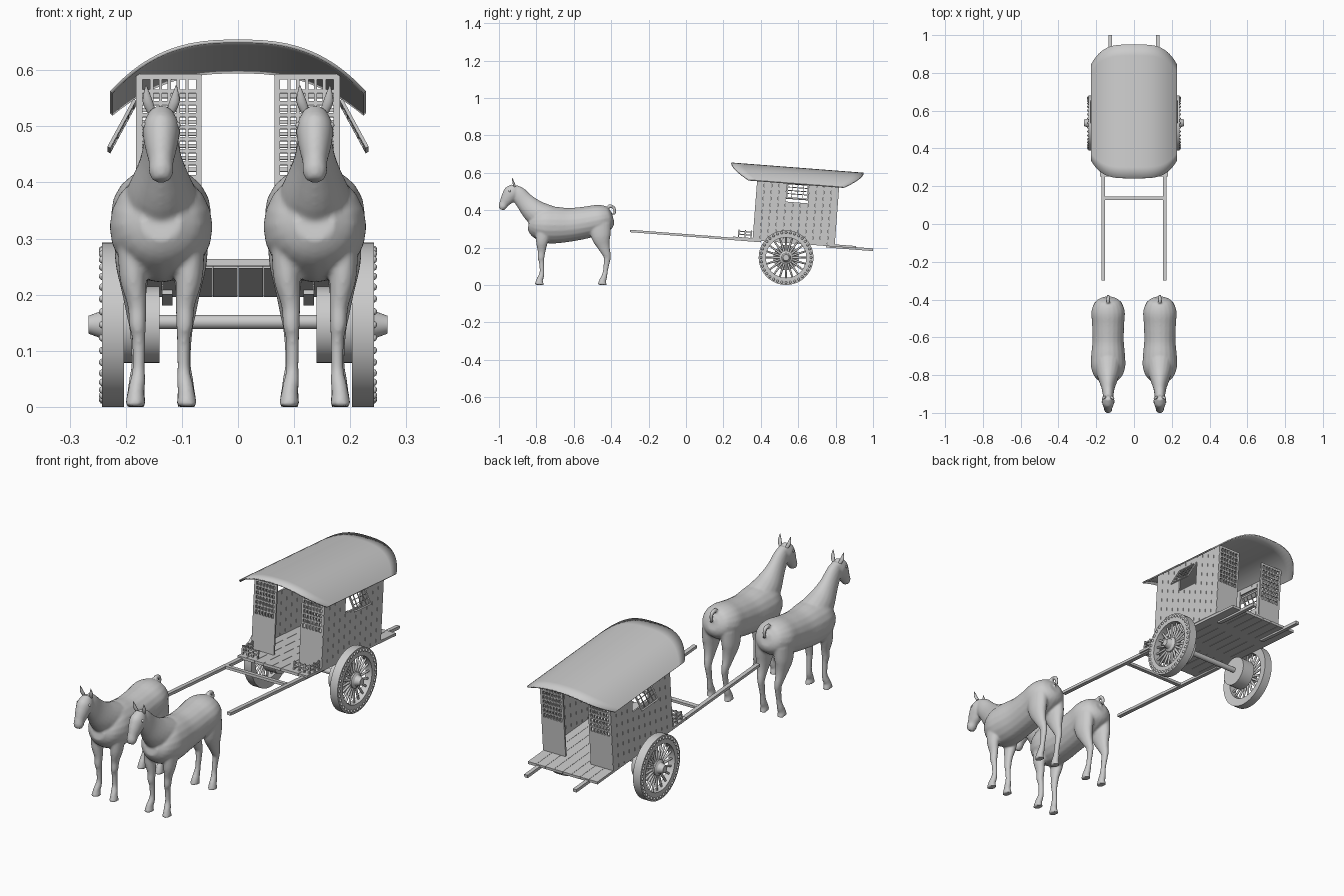
import bpy, bmesh, math
from mathutils import Matrix, Vector

if "Cube" in bpy.data.objects:
    bpy.data.objects.remove(bpy.data.objects["Cube"])

# cart frame: tilted down toward the rear
CART = Matrix.Translation((0, 0.6, 0.22)) @ Matrix.Rotation(-math.atan(0.077), 4, 'X')


def finish(bm, name, matrix=Matrix(), smooth=None):
    bmesh.ops.recalc_face_normals(bm, faces=bm.faces)
    me = bpy.data.meshes.new(name)
    bm.to_mesh(me)
    bm.free()
    ob = bpy.data.objects.new(name, me)
    bpy.context.collection.objects.link(ob)
    ob.matrix_world = matrix
    bpy.ops.object.select_all(action='DESELECT')
    ob.select_set(True)
    bpy.context.view_layer.objects.active = ob
    if smooth:
        bpy.ops.object.shade_smooth_by_angle(angle=math.radians(smooth))
    return ob


def boxes(name, ranges, matrix=CART):
    """Boxes given as (x0, x1, y0, y1, z0, z1)."""
    bm = bmesh.new()
    for x0, x1, y0, y1, z0, z1 in ranges:
        m = Matrix.Translation(((x0 + x1) / 2, (y0 + y1) / 2, (z0 + z1) / 2))
        bmesh.ops.create_cube(bm, size=1, matrix=m @ Matrix.Diagonal((abs(x1 - x0), abs(y1 - y0), abs(z1 - z0), 1)))
    return finish(bm, name, matrix)


def lathe(bm, profile, s, n=48):
    """Revolve closed (radius, x) profile about the x axis."""
    rings = []
    for i in range(n):
        a = math.tau * i / n
        rings.append([bm.verts.new((s * x, r * math.cos(a), r * math.sin(a))) for r, x in profile])
    k = len(profile)
    for i in range(n):
        p, q = rings[i], rings[(i + 1) % n]
        for j in range(k):
            bm.faces.new((p[j], p[(j + 1) % k], q[(j + 1) % k], q[j]))


def loft(bm, secs, n=20, steps=4):
    """Smooth tube through sections (x, y, z, half width, half depth)."""
    S = [Vector(s) for s in secs]
    pts = []
    for i in range(len(S) - 1):
        a, b, c, d = S[max(i - 1, 0)], S[i], S[i + 1], S[min(i + 2, len(S) - 1)]
        for k in range(steps):
            t = k / steps
            pts.append(0.5 * (2 * b + (c - a) * t + (2 * a - 5 * b + 4 * c - d) * t * t
                              + (3 * b - a - 3 * c + d) * t ** 3))
    pts.append(S[-1])
    rings = []
    for i, p in enumerate(pts):
        t = pts[min(i + 1, len(pts) - 1)] - pts[max(i - 1, 0)]
        v = Vector((0, t[2], -t[1])).normalized()
        ring = []
        for j in range(n):
            a = math.tau * j / n
            co = Vector(p[:3]) + Vector((p[3] * math.cos(a), 0, 0)) + v * (p[4] * math.sin(a))
            co.z = max(co.z, 0)
            ring.append(bm.verts.new(co))
        rings.append(ring)
    for p, q in zip(rings, rings[1:]):
        for j in range(n):
            bm.faces.new((p[j], p[(j + 1) % n], q[(j + 1) % n], q[j]))
    bm.faces.new(rings[0])
    bm.faces.new(rings[-1])


# horse: torso, neck, head, legs and tail fused into one skin
bm = bmesh.new()
loft(bm, [(0, -.392, .365, .03, .03), (0, -.41, .36, .065, .06), (0, -.46, .35, .088, .08),
          (0, -.53, .335, .085, .085), (0, -.62, .322, .083, .09), (0, -.70, .32, .09, .098),
          (0, -.76, .322, .09, .095), (0, -.81, .325, .07, .07), (0, -.84, .33, .035, .035)])
loft(bm, [(0, -.73, .345, .075, .08), (0, -.80, .385, .058, .068), (0, -.857, .44, .037, .051),
          (0, -.90, .493, .028, .04), (0, -.92, .523, .018, .02)])
loft(bm, [(0, -.912, .527, .02, .022), (0, -.93, .497, .033, .042), (0, -.953, .465, .029, .037),
          (0, -.972, .437, .022, .026), (0, -.981, .418, .022, .022), (0, -.987, .403, .014, .013)])
loft(bm, [(0, -.42, .422, .01, .008), (0, -.395, .42, .01, .009), (0, -.382, .405, .008, .008), (0, -.382, .375, .006, .006)])
for s in (-1, 1):
    loft(bm, [(s * x, y, z, a, b) for x, y, z, a, b in (
        (.05, -.76, .30, .028, .045), (.05, -.77, .23, .024, .032), (.043, -.772, .18, .017, .021),
        (.042, -.775, .145, .015, .018), (.04, -.772, .12, .012, .014), (.04, -.77, .07, .011, .013),
        (.042, -.775, .045, .014, .016), (.045, -.783, .025, .015, .018), (.046, -.785, 0, .019, .026))])
    loft(bm, [(s * x, y, z, a, b) for x, y, z, a, b in (
        (.045, -.46, .33, .038, .06), (.05, -.455, .26, .032, .052), (.048, -.44, .205, .022, .033),
        (.045, -.423, .16, .016, .021), (.043, -.422, .135, .013, .018), (.042, -.43, .08, .011, .013),
        (.044, -.437, .045, .014, .016), (.045, -.446, .022, .016, .019), (.046, -.448, 0, .019, .025))])
horse = finish(bm, "horse_body")
mod = horse.modifiers.new("fuse", 'REMESH')
mod.mode, mod.voxel_size, mod.use_smooth_shade = 'VOXEL', 0.005, True
bpy.ops.object.modifier_apply(modifier="fuse")
mod = horse.modifiers.new("soften", 'SMOOTH')
mod.iterations, mod.factor = 5, 0.5
bpy.ops.object.modifier_apply(modifier="soften")
bpy.ops.object.shade_smooth()

# ears and eyes
bm = bmesh.new()
for s in (-1, 1):
    loft(bm, [(s * .017, -.915, .525, .008, .006), (s * .024, -.922, .545, .009, .006), (s * .027, -.929, .573, .001, .001)], 10)
    bmesh.ops.create_uvsphere(bm, u_segments=10, v_segments=8, radius=.006,
                              matrix=Matrix.Translation((s * .029, -.943, .502)))
ears = finish(bm, "horse_ears_and_eyes", smooth=60)
for ob in (horse, ears):
    ob.location.x = -.137
    twin = ob.copy()
    twin.name = "second_" + ob.name
    twin.location.x = .137
    bpy.context.collection.objects.link(twin)

# floor planks, shafts, rear beams, crossbar
boxes("floor", [(-.18 + .045 * i + .0006, -.18 + .045 * (i + 1) - .0006, -.35, .31, 0, .012) for i in range(8)])
boxes("shafts", [(s * .153, s * .172, -.902, -.2, -.007, .006) for s in (-1, 1)])
boxes("rear_beams", [(s * .117, s * .135, .15, .402, -.008, .006) for s in (-1, 1)])
boxes("crossbar", [(-.155, .155, -.475, -.455, -.005, .007)])

for s, side in ((-1, "left"), (1, "right")):
    # plank side wall with a window opening
    wall = []
    for i in range(11):
        y0, y1 = -.245 + .04 * i + .0006, -.245 + .04 * (i + 1) - .0006
        spans = ((.012, .22), (.325, .352)) if 4 <= i <= 6 else ((.012, .352),)
        wall += [(s * .174, s * .182, y0, y1, a, b) for a, b in spans]
    boxes(side + "_wall", wall)

    # propped lattice shutter, hinged at the window top
    hinge = CART @ Matrix.Translation((s * .184, -.025, .322)) @ Matrix.Rotation(-s * math.atan2(.046, .085), 4, 'Y')
    bars = [(-.003, .003, y - .004, y + .004, -.097, 0) for y in (-.056, .056)]
    bars += [(-.003, .003, -.06, .06, z - .008, z) for z in (0, -.089)]
    bars += [(-.002, .002, -.06, .06, z - .003, z) for z in (-.025, -.045, -.065)]
    bars += [(-.002, .002, y - .0015, y + .0015, -.097, 0) for y in (-.03, 0, .03)]
    boxes(side + "_shutter", bars, hinge)

    # front and rear panels: solid below, lattice above
    for end, y in (("front", -.245), ("rear", .187)):
        panel = [(.065, .18, .012, .175), (.065, .18, .346, .356), (.065, .075, .175, .35), (.17, .18, .175, .35)]
        panel += [(.075 + .0158 * i - .003, .075 + .0158 * i + .003, .175, .35) for i in range(1, 6)]
        panel += [(.07, .175, .175 + .0214 * i - .0035, .175 + .0214 * i + .0035) for i in range(1, 8)]
        boxes(side + "_" + end + "_panel", [(s * a, s * b, y, y + .008, c, d) for a, b, c, d in panel])

    # low railing on the driver platform
    rail = [(s * .168, s * .176, -.325, -.25, z, z + .006) for z in (.024, .04)]
    rail += [(s * .09, s * .176, -.325, -.318, z, z + .006) for z in (.024, .04)]
    rail += [(s * .168, s * .176, y, y + .007, .012, .052) for y in (-.325, -.29, -.258)]
    rail += [(s * x, s * (x + .007), -.325, -.318, .012, .05) for x in (.09, .117, .143)]
    boxes(side + "_railing", rail)

    # wheel: rim, studs, spokes and hub
    axle = Matrix.Translation((0, .535, .1465))
    bm = bmesh.new()
    lathe(bm, [(.108, .208), (.1465, .203), (.1465, .242), (.108, .242)], s)
    finish(bm, side + "_rim", axle, 30)
    bm = bmesh.new()
    for i in range(36):
        a = math.tau * i / 36
        bmesh.ops.create_icosphere(bm, subdivisions=2, radius=.007, matrix=Matrix.Translation(
            (s * .241, .134 * math.cos(a), .134 * math.sin(a))))
    finish(bm, side + "_rim_studs", axle, 60)
    bm = bmesh.new()
    for i in range(20):
        bmesh.ops.create_cone(bm, cap_ends=True, segments=10, radius1=.0065, radius2=.0045, depth=.085,
                              matrix=Matrix.Rotation(math.tau * i / 20, 4, 'X')
                              @ Matrix.Translation((s * .224, 0, .068)))
    finish(bm, side + "_spokes", axle, 40)
    bm = bmesh.new()
    lathe(bm, [(.001, .14), (.068, .14), (.068, .203), (.036, .205), (.036, .236), (.025, .243),
               (.022, .25), (.016, .266), (.001, .266)], s)
    finish(bm, side + "_hub", axle, 30)

# axle
bm = bmesh.new()
lathe(bm, [(.001, -.15), (.0125, -.15), (.0125, .15), (.001, .15)], 1, 24)
finish(bm, "axle", Matrix.Translation((0, .535, .1515)), 30)

# arched roof with rounded ends
bm = bmesh.new()
NU, NV = 32, 12
grid = []
for i in range(NU + 1):
    u = math.sin(math.pi / 2 * (2 * i / NU - 1))
    e = .1 * abs(u) ** 4
    grid.append([bm.verts.new((.228 * u, -.39 + e + (.71 - 2 * e) * j / NV, .406 - .085 * abs(u) ** 2.6))
                 for j in range(NV + 1)])
for i in range(NU):
    for j in range(NV):
        bm.faces.new((grid[i][j], grid[i + 1][j], grid[i + 1][j + 1], grid[i][j + 1]))
roof = finish(bm, "roof", CART, 40)
if roof.data.polygons[len(roof.data.polygons) // 2].normal.z < 0:
    roof.data.flip_normals()
mod = roof.modifiers.new("thickness", 'SOLIDIFY')
mod.thickness, mod.offset = .006, -1
bpy.ops.object.modifier_apply(modifier="thickness")
